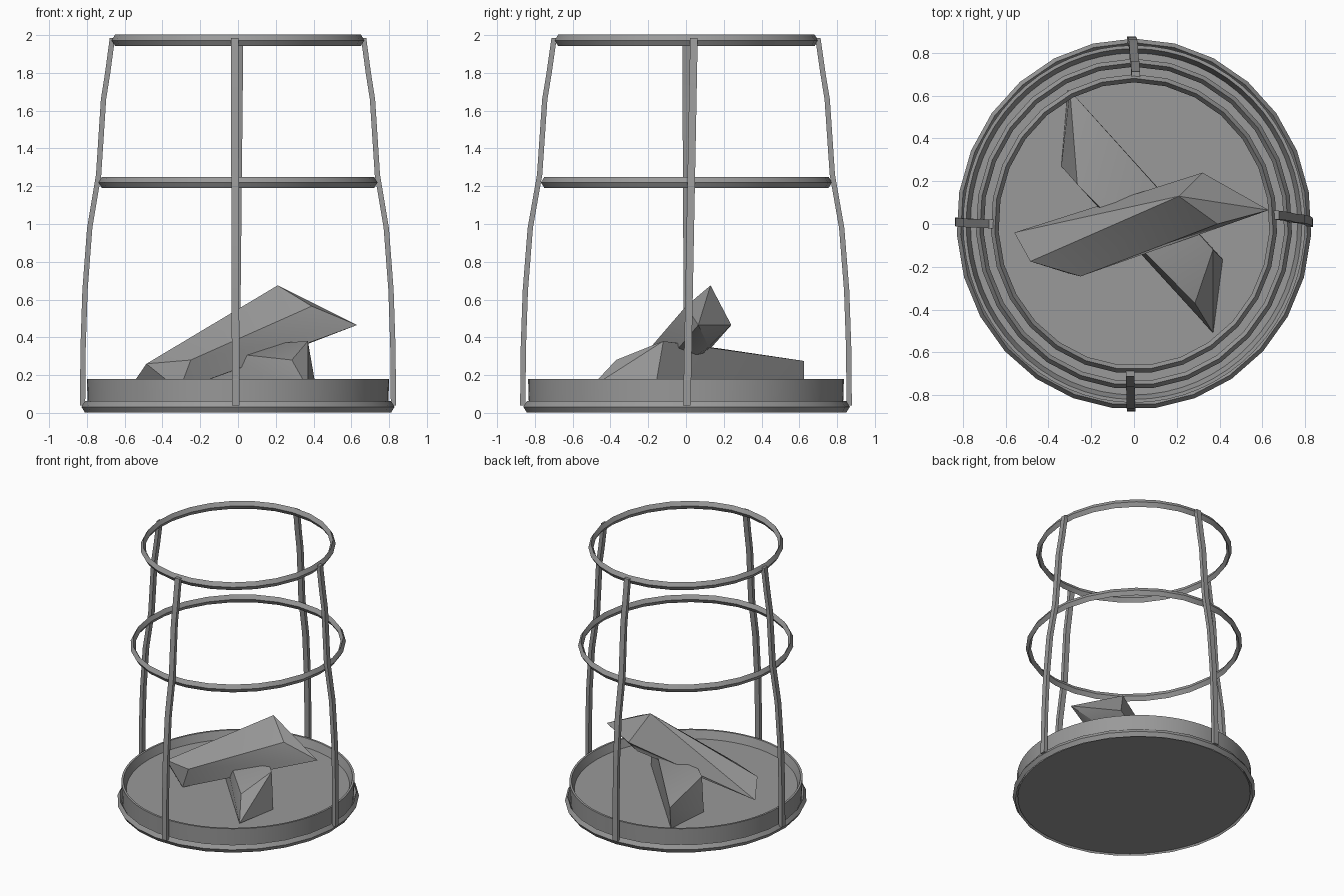
import bpy, bmesh
from math import sin, cos, pi, radians
from mathutils import Vector

if "Cube" in bpy.data.objects:
    bpy.data.objects.remove(bpy.data.objects["Cube"])

Y_STRETCH = 1.045  # rings are slightly deeper than wide

# Dark iron grey for every part
grey = bpy.data.materials.new("dark_grey")
grey.diffuse_color = (0.32, 0.32, 0.32, 1)
grey.use_nodes = True
grey.node_tree.nodes["Principled BSDF"].inputs["Base Color"].default_value = grey.diffuse_color


def finish(name, bm, angle=30):
    bmesh.ops.recalc_face_normals(bm, faces=bm.faces[:])
    me = bpy.data.meshes.new(name)
    bm.to_mesh(me)
    bm.free()
    me.materials.append(grey)
    ob = bpy.data.objects.new(name, me)
    bpy.context.collection.objects.link(ob)
    bpy.ops.object.select_all(action='DESELECT')
    ob.select_set(True)
    bpy.context.view_layer.objects.active = ob
    bpy.ops.object.shade_smooth_by_angle(angle=radians(angle))
    return ob


def lathe(name, profile, n, closed):
    """Spin an (r, z) profile; a closed profile is a ring, an open one is capped."""
    bm = bmesh.new()
    loops = []
    for r, z in profile:
        loops.append([bm.verts.new((r * cos(pi / 2 + 2 * pi * i / n),
                                    Y_STRETCH * r * sin(pi / 2 + 2 * pi * i / n), z))
                      for i in range(n)])
    pairs = list(zip(loops, loops[1:]))
    if closed:
        pairs.append((loops[-1], loops[0]))
    else:
        bm.faces.new(loops[0])
        bm.faces.new(loops[-1])
    for a, b in pairs:
        for i in range(n):
            j = (i + 1) % n
            bm.faces.new((a[i], a[j], b[j], b[i]))
    return finish(name, bm)


def hoop(name, outer, z, w=0.018, h=0.03):
    r = outer - w
    return lathe(name, [(outer, z), (r, z + h), (r - w, z), (r, z - h)], 27, True)


def bar(name, out, stretch, t0, t1):
    """Bent flat bar on one side; t0/t1 are sideways offsets at foot and top."""
    path = [(0.823, 0.04), (0.82, 0.35), (0.81, 0.65), (0.785, 0.98),
            (0.738, 1.26), (0.712, 1.66), (0.69, 1.80), (0.665, 1.985)]
    out = Vector(out)
    side = Vector((abs(out.y), abs(out.x), 0))
    bm = bmesh.new()
    prev = None
    for r, z in path:
        t = t0 + (t1 - t0) * (z - 0.04) / 1.945
        c = out * r * stretch + side * t + Vector((0, 0, z))
        ring = [bm.verts.new(c + out * a * 0.014 + side * b * 0.02)
                for a, b in ((1, 1), (1, -1), (-1, -1), (-1, 1))]
        if prev:
            for i in range(4):
                j = (i + 1) % 4
                bm.faces.new((prev[i], prev[j], ring[j], ring[i]))
        else:
            bm.faces.new(ring)
        prev = ring
    bm.faces.new(prev)
    return finish(name, bm)


def log(name, points):
    """Rough split log: convex hull of its corners."""
    bm = bmesh.new()
    for p in points:
        bm.verts.new(p)
    res = bmesh.ops.convex_hull(bm, input=bm.verts[:])
    junk = [v for v in res["geom_interior"] if isinstance(v, bmesh.types.BMVert)]
    bmesh.ops.delete(bm, geom=junk, context='VERTS')
    return finish(name, bm, 32)


# Fire dish with shallow recess
lathe("fire_dish", [(0.795, 0.01), (0.80, 0.18), (0.785, 0.18), (0.765, 0.12)], 64, False)

# Hoops
hoop("base_hoop", 0.83, 0.032)
hoop("middle_hoop", 0.74, 1.22)
hoop("top_hoop", 0.67, 1.972)

# Upright bars
bar("right_bar", (1, 0, 0), 1.0, 0.005, 0.042)
bar("left_bar", (-1, 0, 0), 1.0, 0.01, 0.0)
bar("front_bar", (0, -1, 0), 1.05, -0.012, -0.018)
bar("back_bar", (0, 1, 0), 1.05, -0.012, 0.008)

# Logs
log("lower_log", [(0.37, -0.12, 0.38), (0.415, -0.165, 0.12), (0.37, -0.51, 0.13),
                  (0.285, -0.37, 0.28), (-0.30, 0.625, 0.275), (-0.31, 0.625, 0.12),
                  (-0.34, 0.27, 0.12), (-0.265, 0.185, 0.34)])
log("upper_log", [(0.21, 0.13, 0.675), (0.63, 0.065, 0.465), (0.32, 0.24, 0.465),
                  (0.39, 0.0, 0.565), (0.33, 0.12, 0.35), (0.36, 0.0, 0.365),
                  (-0.56, -0.04, 0.15), (-0.485, -0.175, 0.26),
                  (-0.25, -0.245, 0.28), (-0.31, -0.23, 0.12)])
